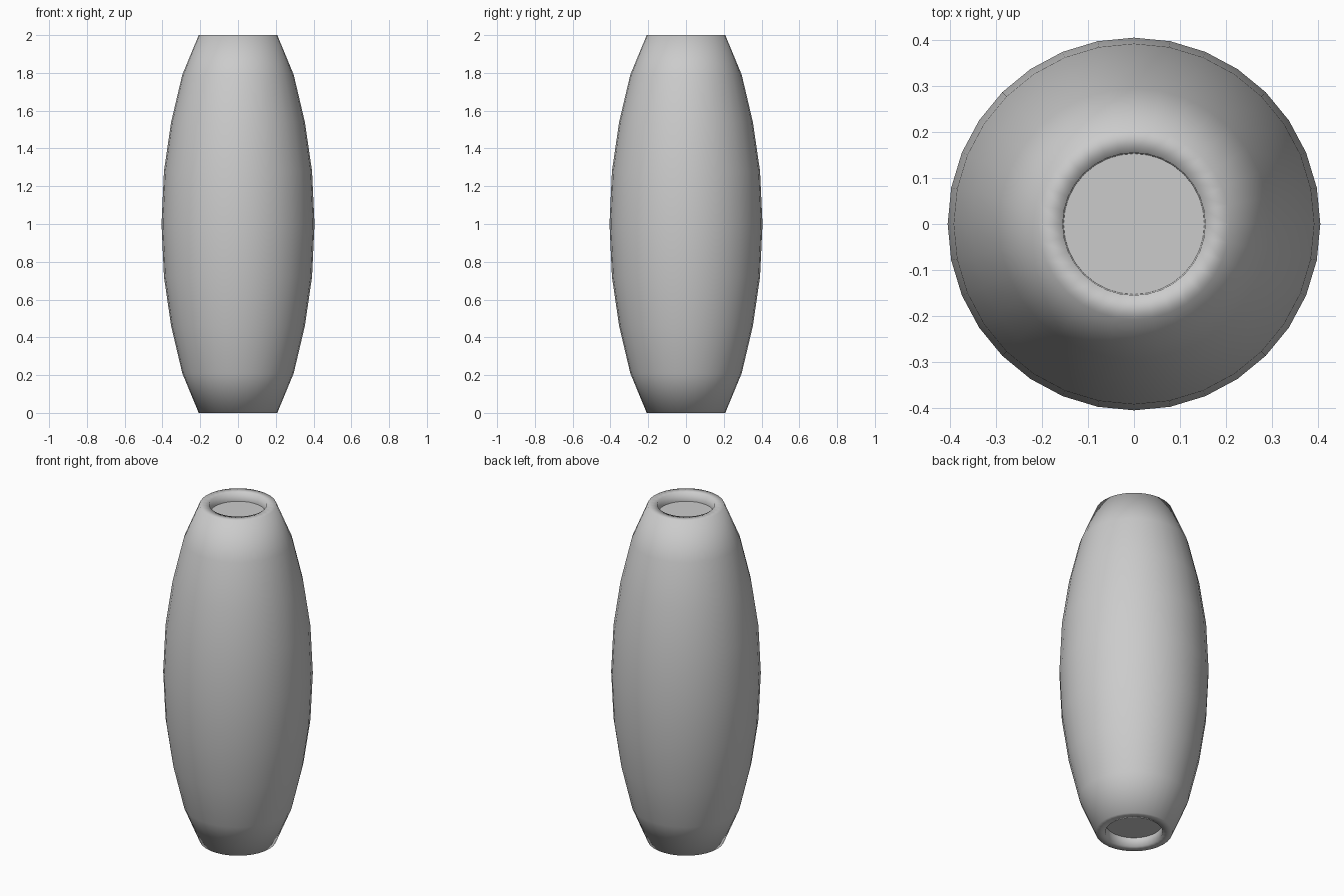
import bpy, bmesh, math

if "Cube" in bpy.data.objects:
    bpy.data.objects.remove(bpy.data.objects["Cube"])

SIDES = 32

# lower half of the side profile (radius, height), from recess to waist
half = [(0.153, 0.052), (0.155, 0.0), (0.208, 0.0), (0.295, 0.21),
        (0.354, 0.46), (0.392, 0.72)]
profile = half + [(0.405, 1.0)] + [(r, 2 - z) for r, z in reversed(half)]

# spin the profile into rings
bm = bmesh.new()
rings = []
for r, z in profile:
    rings.append([bm.verts.new((r * math.cos(2 * math.pi * i / SIDES),
                                r * math.sin(2 * math.pi * i / SIDES), z))
                  for i in range(SIDES)])

# smooth wall with lips
for a, b in zip(rings, rings[1:]):
    for i in range(SIDES):
        j = (i + 1) % SIDES
        bm.faces.new((a[i], a[j], b[j], b[i])).smooth = True

# flat recessed ends, with a hard edge around each
for face in (bm.faces.new(list(reversed(rings[0]))), bm.faces.new(rings[-1])):
    for e in face.edges:
        e.smooth = False

mesh = bpy.data.meshes.new("barrel_body")
bm.to_mesh(mesh)
bm.free()
body = bpy.data.objects.new("barrel_body", mesh)
bpy.context.collection.objects.link(body)
